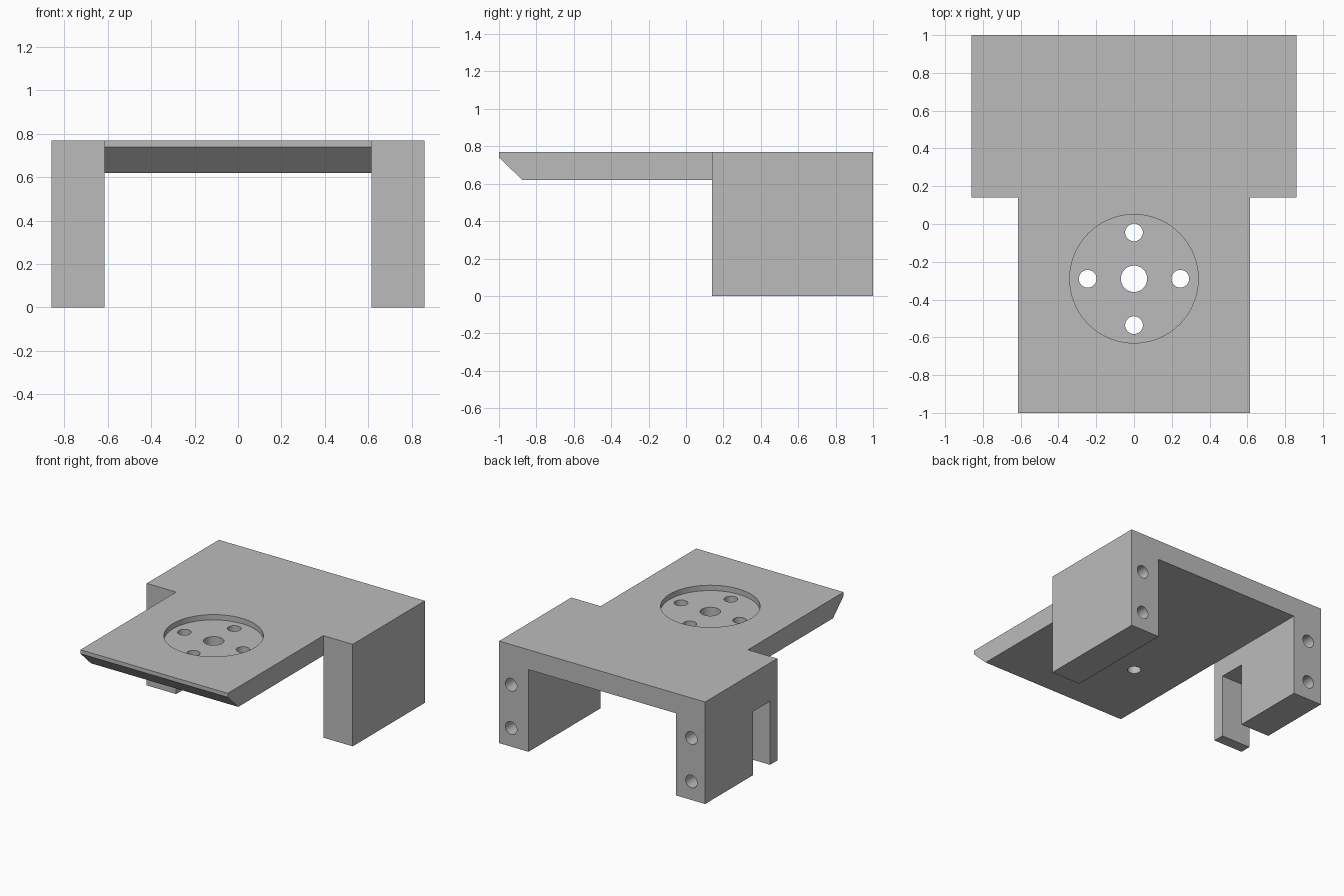
import bpy
import bmesh
from mathutils import Matrix, Vector

cube = bpy.data.objects.get("Cube")
if cube:
    bpy.data.objects.remove(cube, do_unlink=True)

# Main dimensions
HALF_W, INNER_W = 0.86, 0.615
LEG_FRONT, BACK, FRONT = 0.14, 1.0, -1.0
UNDER, TOP = 0.62, 0.77
HUB_Y = -0.29

grey = bpy.data.materials.new("plain grey")
grey.use_nodes = True
grey.diffuse_color = (0.5, 0.5, 0.5, 1)
grey.node_tree.nodes["Principled BSDF"].inputs["Base Color"].default_value = (0.5, 0.5, 0.5, 1)


def finish(name, bm):
    """Turn a bmesh into a named object in the scene."""
    bmesh.ops.recalc_face_normals(bm, faces=bm.faces)
    mesh = bpy.data.meshes.new(name)
    bm.to_mesh(mesh)
    bm.free()
    mesh.materials.append(grey)
    obj = bpy.data.objects.new(name, mesh)
    bpy.context.collection.objects.link(obj)
    return obj


def prism(name, profile, x0, x1):
    """Extrude a (y, z) profile along x."""
    bm = bmesh.new()
    face = bm.faces.new([bm.verts.new((x0, y, z)) for y, z in profile])
    new = bmesh.ops.extrude_face_region(bm, geom=[face])["geom"]
    bmesh.ops.translate(bm, vec=(x1 - x0, 0, 0),
                        verts=[v for v in new if isinstance(v, bmesh.types.BMVert)])
    return finish(name, bm)


def cylinder(name, centre, radius, depth, axis="Z", segments=32):
    bm = bmesh.new()
    turn = Matrix.Rotation(1.5707963, 4, "X") if axis == "Y" else Matrix()
    bmesh.ops.create_cone(bm, cap_ends=True, segments=segments, radius1=radius,
                          radius2=radius, depth=depth,
                          matrix=Matrix.Translation(Vector(centre)) @ turn)
    return finish(name, bm)


def cut(target, cutters):
    """Subtract each cutter, apply the result and remove the cutter."""
    for cutter in cutters:
        cutter.hide_render = True
        mod = target.modifiers.new("cut", "BOOLEAN")
        mod.operation = "DIFFERENCE"
        mod.solver = "EXACT"
        mod.object = cutter
        with bpy.context.temp_override(object=target, active_object=target):
            bpy.ops.object.modifier_apply(modifier=mod.name)
        bpy.data.objects.remove(cutter, do_unlink=True)


# Top plate with chamfered front lip
plate = prism("top_plate", [(BACK, UNDER), (BACK, TOP), (FRONT, TOP),
                            (FRONT, 0.74), (-0.875, UNDER)], -INNER_W, INNER_W)

# Round recess, centre hole and four surrounding holes
holes = [cylinder("recess_cutter", (0, HUB_Y, TOP), 0.34, 0.08, segments=96),
         cylinder("centre_cutter", (0, HUB_Y, UNDER), 0.07, 1)]
for dx, dy in ((1, 0), (-1, 0), (0, 1), (0, -1)):
    holes.append(cylinder("hole_cutter", (dx * 0.245, HUB_Y + dy * 0.245, UNDER), 0.047, 1))
cut(plate, holes)

# Legs: the left one is solid, the right one is notched from below
left_leg = prism("left_leg", [(LEG_FRONT, 0), (BACK, 0), (BACK, TOP), (LEG_FRONT, TOP)],
                 INNER_W, HALF_W)
right_leg = prism("right_leg", [(LEG_FRONT, 0), (0.225, 0), (0.225, 0.48), (0.43, 0.48),
                                (0.43, 0), (BACK, 0), (BACK, TOP), (LEG_FRONT, TOP)],
                  -HALF_W, -INNER_W)

# Two blind screw holes in the back of each leg
for leg, x in ((left_leg, 0.76), (right_leg, -0.745)):
    cut(leg, [cylinder("screw_cutter", (x, BACK, z), 0.048, 0.7, "Y") for z in (0.14, 0.467)])

# Smooth the round walls, keep the edges sharp
bpy.ops.object.select_all(action="DESELECT")
for part in (plate, left_leg, right_leg):
    part.select_set(True)
bpy.context.view_layer.objects.active = plate
bpy.ops.object.shade_smooth_by_angle(angle=0.52)
